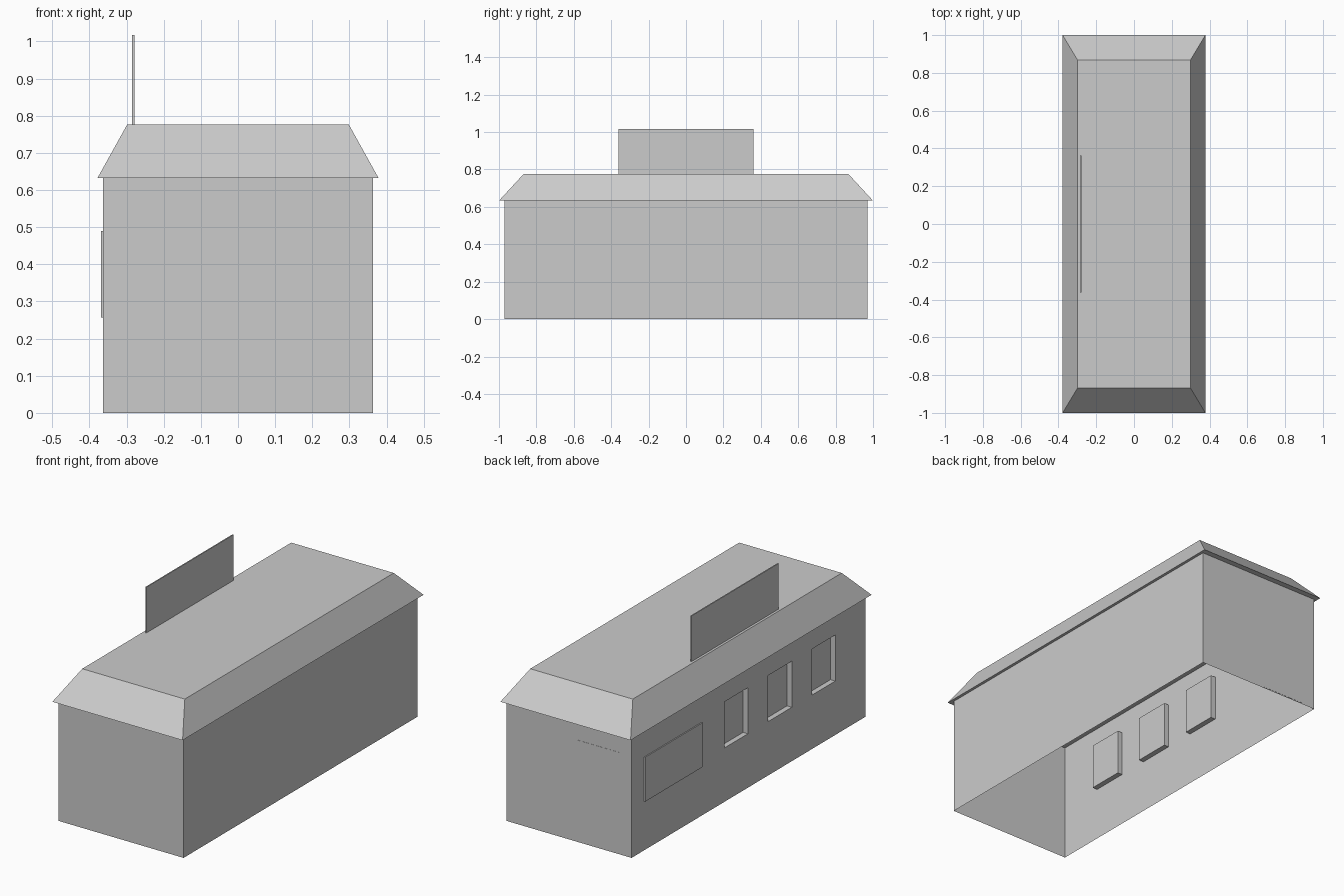
import bpy
import bmesh

old = bpy.data.objects.get("Cube")
if old:
    bpy.data.objects.remove(old, do_unlink=True)

# One plain colour for the whole building
grey = bpy.data.materials.new("light grey")
grey.use_nodes = True
tone = (0.6, 0.6, 0.6, 1.0)
grey.diffuse_color = tone
grey.node_tree.nodes["Principled BSDF"].inputs["Base Color"].default_value = tone

WALL_X, WALL_Y, EAVE_Z, RIDGE_Z = 0.363, 0.97, 0.633, 0.777


def box_mesh(x, y, z):
    """A box spanning the three (low, high) ranges."""
    bm = bmesh.new()
    bmesh.ops.create_cube(bm, size=1)
    for v in bm.verts:
        for i, (low, high) in enumerate((x, y, z)):
            v.co[i] = high if v.co[i] > 0 else low
    bm.normal_update()
    return bm


def finish(name, bm):
    mesh = bpy.data.meshes.new(name)
    bm.to_mesh(mesh)
    bm.free()
    mesh.materials.append(grey)
    obj = bpy.data.objects.new(name, mesh)
    bpy.context.collection.objects.link(obj)
    return obj


# Walls: an open shell without floor, with recessed windows on the right side
walls = box_mesh((-WALL_X, WALL_X), (-WALL_Y, WALL_Y), (0, EAVE_Z))
caps = [f for f in walls.faces if abs(f.normal.z) > 0.5]
bmesh.ops.delete(walls, geom=caps, context='FACES_ONLY')

windows_y = [(-0.72, -0.525), (-0.36, -0.163), (0.005, 0.2)]
window_z = (0.283, 0.525)


def cut_right_wall(co, normal):
    faces = [f for f in walls.faces if f.normal.x < -0.5]
    edges = list({e for f in faces for e in f.edges})
    verts = list({v for f in faces for v in f.verts})
    bmesh.ops.bisect_plane(walls, geom=verts + edges + faces,
                           plane_co=co, plane_no=normal)
    walls.normal_update()


for pair in windows_y:
    for y in pair:
        cut_right_wall((0, y, 0), (0, 1, 0))
for z in window_z:
    cut_right_wall((0, 0, z), (0, 0, 1))

panes = []
for f in walls.faces:
    c = f.calc_center_median()
    if (f.normal.x < -0.5 and window_z[0] < c.z < window_z[1]
            and any(a < c.y < b for a, b in windows_y)):
        panes.append(f)
bmesh.ops.inset_individual(walls, faces=panes, thickness=0, depth=-0.028)
finish("walls", walls)

# Hipped roof with a flat top and overhanging eaves
roof = box_mesh((-0.378, 0.378), (-1, 1), (EAVE_Z, RIDGE_Z))
for v in roof.verts:
    if v.co.z > EAVE_Z + 0.01:
        v.co.x *= 0.298 / 0.378
        v.co.y *= 0.867
finish("roof", roof)

# Upright sign board on the roof, flat wall board and back door
finish("roof_board", box_mesh((-0.285, -0.279), (-0.362, 0.362), (RIDGE_Z, 1.017)))
finish("wall_board", box_mesh((-0.369, -WALL_X), (0.39, 0.865), (0.257, 0.49)))
finish("back_door", box_mesh((-0.29, -0.036), (WALL_Y, WALL_Y + 0.001), (0.005, 0.535)))
